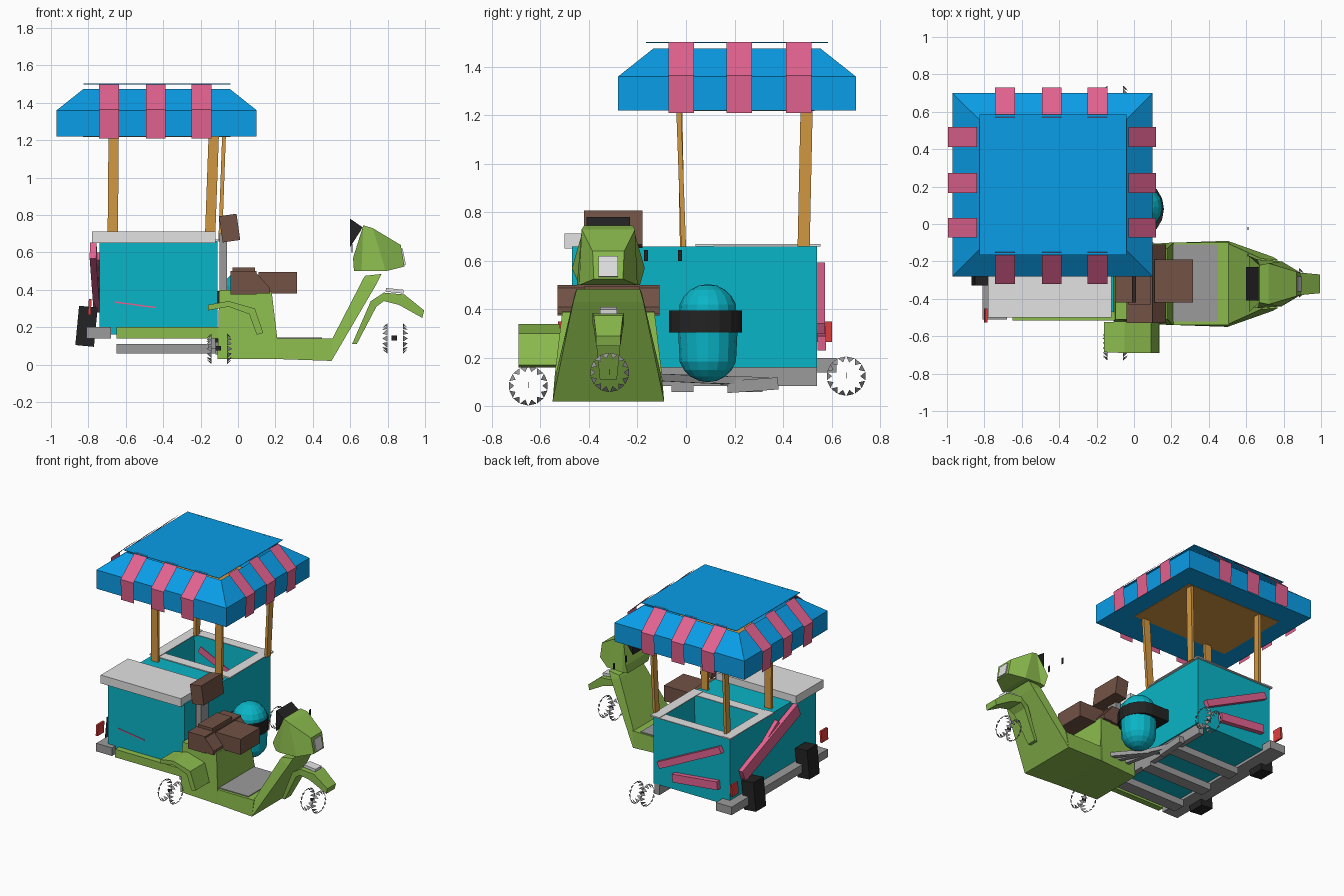
import bpy, bmesh, math
from mathutils import Vector

if "Cube" in bpy.data.objects:
    bpy.data.objects.remove(bpy.data.objects["Cube"])


def material(name, rgb):
    m = bpy.data.materials.new(name)
    m.use_nodes = True
    m.diffuse_color = (*rgb, 1)
    m.node_tree.nodes["Principled BSDF"].inputs["Base Color"].default_value = (*rgb, 1)
    return m


BLUE = material("canopy blue", (0.003, 0.34, 0.8))
PINK = material("stripe pink", (0.77, 0.125, 0.28))
GREEN = material("scooter green", (0.26, 0.5, 0.075))
TEAL = material("cart teal", (0.003, 0.46, 0.57))
WOOD = material("post wood", (0.66, 0.32, 0.055))
BROWN = material("seat brown", (0.17, 0.085, 0.06))
GRAY = material("metal gray", (0.33, 0.33, 0.33))
LIGHT = material("counter light gray", (0.76, 0.76, 0.76))
BLACK = material("rubber black", (0.017, 0.017, 0.017))
RED = material("reflector red", (0.75, 0.05, 0.045))
MID = -0.32  # centre line of the scooter


def finish(name, bm, mat, closed=True):
    if closed:
        bmesh.ops.recalc_face_normals(bm, faces=bm.faces)
    me = bpy.data.meshes.new(name)
    bm.to_mesh(me)
    bm.free()
    ob = bpy.data.objects.new(name, me)
    bpy.context.collection.objects.link(ob)
    me.materials.append(mat)
    return ob


def box(name, x, y, z, mat):
    bm = bmesh.new()
    for v in bmesh.ops.create_cube(bm, size=1)["verts"]:
        v.co = [a + (b - a) * (c + 0.5) for (a, b), c in zip((x, y, z), v.co)]
    return finish(name, bm, mat)


def skin(name, rings, mat):
    """Closed skin over a row of four-cornered rings."""
    bm = bmesh.new()
    rings = [[bm.verts.new(p) for p in r] for r in rings]
    bm.faces.new(rings[0])
    bm.faces.new(rings[-1])
    for a, b in zip(rings, rings[1:]):
        for i in range(4):
            j = (i + 1) % 4
            bm.faces.new((a[i], a[j], b[j], b[i]))
    return finish(name, bm, mat)


def bar(name, p, q, across, width, thick, mat):
    """Rectangular bar from p to q, with its width near the given direction."""
    p, q = Vector(p), Vector(q)
    along = (q - p).normalized()
    n = along.cross(Vector(across)).normalized()
    w = n.cross(along) * width / 2
    n *= thick / 2
    corners = (w + n, n - w, -w - n, w - n)
    return skin(name, [[c + k for k in corners] for c in (p, q)], mat)


def loft(name, sections, mat, mid=MID):
    """Each section is an outer and an inner (x, z, half width) edge, symmetric about mid."""
    return skin(name, [[(x0, mid - h0, z0), (x0, mid + h0, z0), (x1, mid + h1, z1), (x1, mid - h1, z1)]
                       for (x0, z0, h0), (x1, z1, h1) in sections], mat)


# Canopy: skirt, sloping sides, flat underside and a separate raised top sheet
X0, X1, Y0, Y1 = -0.97, 0.10, -0.28, 0.70
bm = bmesh.new()
rings = []
for inset, z in ((0, 1.22), (0, 1.36), (0.145, 1.475)):
    rings.append([bm.verts.new((x, y, z)) for x, y in (
        (X0 + inset, Y0 + inset), (X1 - inset, Y0 + inset),
        (X1 - inset, Y1 - inset), (X0 + inset, Y1 - inset))])
for low, high in zip(rings, rings[1:]):
    for i in range(4):
        j = (i + 1) % 4
        bm.faces.new((low[i], low[j], high[j], high[i]))
bm.faces.new(rings[0][::-1])
finish("canopy_sides", bm, BLUE, False)
box("canopy_top", (-0.825, -0.04), (-0.165, 0.585), (1.499, 1.502), BLUE)
box("canopy_board", (-0.83, -0.04), (-0.04, 0.53), (1.217, 1.24), WOOD)

# Pink cloth stripes hanging over each canopy edge
xs, ys = (-0.69, -0.44, -0.195), (-0.02, 0.22, 0.465)
for side, normal, edge, reach, centres in (
        ("front", (0, -1), -Y0, 0.04, xs), ("back", (0, 1), Y1, 0.03, xs),
        ("left", (1, 0), X1, 0.018, ys), ("right", (-1, 0), -X0, 0.025, ys)):
    n = Vector((*normal, 0))
    t = Vector((n.y, -n.x, 0))
    for k, c in enumerate(centres):
        middle = n * edge + Vector((abs(n.y), abs(n.x), 0)) * c
        bm = bmesh.new()
        rows = [[bm.verts.new(middle + n * o + t * s + Vector((0, 0, z))) for s in (-0.053, 0.053)]
                for o, z in ((-0.13, 1.503), (reach, 1.365), (reach - 0.008, 1.21))]
        for a, b in zip(rows, rows[1:]):
            bm.faces.new((a[0], a[1], b[1], b[0]))
        finish(f"{side}_stripe_{k + 1}", bm, PINK, False)

# Canopy posts: flat wooden boards, slightly leaning
for name, p, q, across, w in (
        ("front_right_post", (-0.67, -0.015, 0.66), (-0.665, -0.025, 1.22), (1, 0, 0), 0.055),
        ("front_left_post", (-0.15, -0.01, 0.66), (-0.13, -0.03, 1.22), (1, 0, 0), 0.055),
        ("back_left_post", (-0.095, 0.485, 0.66), (-0.075, 0.497, 1.22), (0, 1, 0), 0.05),
        ("back_right_post", (-0.68, 0.485, 0.66), (-0.67, 0.497, 1.22), (0, 1, 0), 0.05)):
    bar(name, p, q, across, w, 0.02, WOOD)

# Cart body: closed cabinet in front, open bin behind
box("cart_cabinet", (-0.74, -0.11), (-0.47, 0.06), (0.16, 0.66), TEAL)
bm = bmesh.new()
bmesh.ops.create_cube(bm, size=1)
for v in bm.verts:
    v.co = (-0.425 + 0.63 * v.co.x, 0.3 + 0.48 * v.co.y, 0.41 + 0.5 * v.co.z)
top = max(bm.faces, key=lambda f: f.calc_center_median().z)
bmesh.ops.inset_region(bm, faces=[top], thickness=0.05)
bmesh.ops.translate(bm, verts=top.verts, vec=(0, 0, -0.44))
finish("cart_bin", bm, TEAL)
for i, y in enumerate((0.04, 0.48)):
    box(f"bin_rim_long_{i + 1}", (-0.755, -0.095), (y, y + 0.075), (0.66, 0.666), LIGHT)
for i, x in enumerate((-0.755, -0.17)):
    box(f"bin_rim_short_{i + 1}", (x, x + 0.075), (0.04, 0.555), (0.664, 0.67), LIGHT)
box("counter", (-0.78, -0.12), (-0.5, -0.18), (0.65, 0.712), LIGHT)

# Cart decoration bars, outside and inside the bin
for i, (p, q, w, thick) in enumerate((
        ((-0.755, 0.42, 0.34), (-0.775, -0.2, 0.61), 0.095, 0.035),
        ((-0.75, 0.40, 0.30), (-0.755, 0.0, 0.58), 0.05, 0.03),
        ((-0.17, 0.555, 0.32), (-0.68, 0.555, 0.57), 0.05, 0.035),
        ((-0.29, 0.56, 0.26), (-0.66, 0.56, 0.30), 0.06, 0.035),
        ((-0.66, 0.488, 0.56), (-0.34, 0.488, 0.41), 0.05, 0.006),
        ((-0.66, -0.471, 0.335), (-0.44, -0.471, 0.305), 0.008, 0.006))):
    bar(f"trim_bar_{i + 1}", p, q, (0, 0, 1), w, thick, PINK)

# Cart chassis, bumper, lamps
box("bumper", (-0.81, -0.68), (-0.51, 0.62), (0.14, 0.2), GRAY)
box("side_rail", (-0.16, -0.12), (-0.46, 0.54), (0.085, 0.16), GRAY)
for i, y in enumerate((-0.3, -0.015, 0.27)):
    box(f"floor_slat_{i + 1}", (-0.65, -0.12), (y - 0.045, y + 0.045), (0.06, 0.11), GRAY)
for i, y in enumerate((-0.27, 0.36)):
    bar(f"bumper_pad_{i + 1}", (-0.82, y, 0.1), (-0.8, y, 0.31), (0, 1, 0), 0.12, 0.1, BLACK)
for i, y in enumerate((-0.49, 0.565)):
    bar(f"reflector_{i + 1}", (-0.795, y, 0.265), (-0.79, y, 0.35), (0, 1, 0), 0.075, 0.015, RED)
bar("strut_bracket", (-0.1, 0.17, 0.08), (-0.1, 0.38, 0.095), (0, 0, 1), 0.05, 0.04, GRAY)
for i, y in enumerate((0.18, 0.26, 0.34)):
    bar(f"coupling_strut_{i + 1}", (-0.12, y, 0.105), (0.1 - 0.07 * i, -0.12, 0.12), (0, 0, 1), 0.03, 0.03, GRAY)
box("cart_sill", (-0.65, -0.1), (-0.515, -0.47), (0.14, 0.2), GREEN)

# Gas bottle with a strap reaching back to the cart
bm = bmesh.new()
bmesh.ops.create_uvsphere(bm, u_segments=16, v_segments=10, radius=0.122)
for v in bm.verts:
    v.co.z += 0.08 * (1 if v.co.z > 0.001 else -1 if v.co.z < -0.001 else 0)
    v.co += Vector((0.035, 0.09, 0.302))
finish("gas_bottle", bm, TEAL)
bm = bmesh.new()
bmesh.ops.create_cone(bm, segments=16, radius1=0.13, radius2=0.13, depth=0.09, cap_ends=True)
for v in bm.verts:
    v.co = (0.03 + v.co.x, 0.08 + 1.15 * v.co.y, 0.35 + v.co.z)
finish("bottle_strap", bm, BLACK)
box("strap_mount", (-0.11, 0.03), (-0.07, 0.23), (0.305, 0.395), BLACK)

# Scooter body: rear hump and floor, leg shield, nose fender, head
loft("scooter_body", [((-0.11, 0.03, 0.2), (-0.1, 0.4, 0.19)), ((0.19, 0.03, 0.22), (0.18, 0.39, 0.19)),
                      ((0.21, 0.03, 0.22), (0.21, 0.14, 0.22)), ((0.5, 0.02, 0.23), (0.51, 0.14, 0.22))], GREEN)
loft("leg_shield", [((0.5, 0.02, 0.23), (0.505, 0.14, 0.215)), ((0.74, 0.43, 0.145), (0.67, 0.46, 0.14)),
                    ((0.768, 0.485, 0.13), (0.68, 0.475, 0.135))], GREEN)
loft("front_fender", [((0.61, 0.11, 0.035), (0.635, 0.11, 0.035)), ((0.71, 0.34, 0.055), (0.74, 0.31, 0.055)),
                      ((0.78, 0.385, 0.065), (0.78, 0.34, 0.065)), ((0.89, 0.375, 0.06), (0.86, 0.32, 0.06)),
                      ((0.995, 0.29, 0.05), (0.985, 0.25, 0.05))], GREEN)
loft("scooter_head", [((0.615, 0.57, 0.15), (0.62, 0.5, 0.12)), ((0.67, 0.745, 0.1), (0.66, 0.5, 0.13)),
                      ((0.72, 0.73, 0.11), (0.79, 0.5, 0.12)), ((0.87, 0.64, 0.065), (0.89, 0.525, 0.06))], GREEN)
bar("headlight", (0.893, MID, 0.535), (0.876, MID, 0.62), (0, 1, 0), 0.08, 0.009, LIGHT)
bar("fender_badge", (0.79, MID, 0.40), (0.885, MID, 0.39), (0, 1, 0), 0.07, 0.02, LIGHT)
loft("dashboard", [((0.6, 0.78, 0.09), (0.6, 0.63, 0.09)), ((0.665, 0.735, 0.09), (0.655, 0.715, 0.09))], BLACK)
for i, y in enumerate((-0.165, -0.025)):
    box(f"mirror_{i + 1}", (0.608, 0.612), (y - 0.008, y + 0.008), (0.6, 0.645), BLACK)
box("foot_mat", (0.2, 0.45), (-0.52, -0.11), (0.138, 0.146), GRAY)
loft("side_fender", [((-0.16, 0.32, 0.08), (-0.16, 0.29, 0.08)), ((-0.05, 0.34, 0.085), (-0.05, 0.31, 0.085)),
                     ((0.09, 0.3, 0.085), (0.06, 0.27, 0.085)), ((0.135, 0.17, 0.085), (0.1, 0.16, 0.085))],
     GREEN, -0.605)

# Seat and backrest
box("seat_rear", (-0.04, 0.1), (-0.53, -0.11), (0.375, 0.5), BROWN)
box("seat_ridge", (-0.03, 0.09), (-0.43, -0.2), (0.49, 0.52), BROWN)
loft("seat_slope", [((0.09, 0.5, 0.21), (0.09, 0.38, 0.21)), ((0.17, 0.41, 0.21), (0.17, 0.38, 0.21))], BROWN)
box("seat_front", (0.11, 0.315), (-0.42, -0.19), (0.38, 0.495), BROWN)
bar("backrest", (-0.035, -0.3, 0.66), (-0.055, -0.3, 0.8), (0, 1, 0), 0.24, 0.095, BROWN)
box("backrest_support", (-0.1, -0.06), (-0.35, -0.26), (0.4, 0.7), GRAY)

# Wheels: two open rims of tread spikes around a small hub plate
for name, c in (("side_wheel", (-0.1, -0.65, 0.085)), ("front_wheel", (0.84, -0.315, 0.14)),
                ("cart_wheel", (-0.1, 0.66, 0.125))):
    bm = bmesh.new()
    for s in (-1, 1):
        for k in range(14):
            tip = []
            for da, r, x in ((-0.21, 0.081, 0.042), (0.21, 0.081, 0.042), (0, 0.058, 0.068), (0, 0.074, 0.042)):
                a = math.tau * k / 14 + da
                tip.append(bm.verts.new(Vector(c) + Vector((s * x, r * math.cos(a), r * math.sin(a)))))
            for i, j, m in ((0, 1, 2), (1, 3, 2), (3, 0, 2), (0, 3, 1)):
                bm.faces.new((tip[i], tip[j], tip[m]))
    finish(name, bm, GRAY)
    box(name + "_hub", (c[0] - 0.02, c[0] + 0.01), (c[1] - 0.001, c[1] + 0.001), (c[2] - 0.01, c[2] + 0.015), BLACK)
